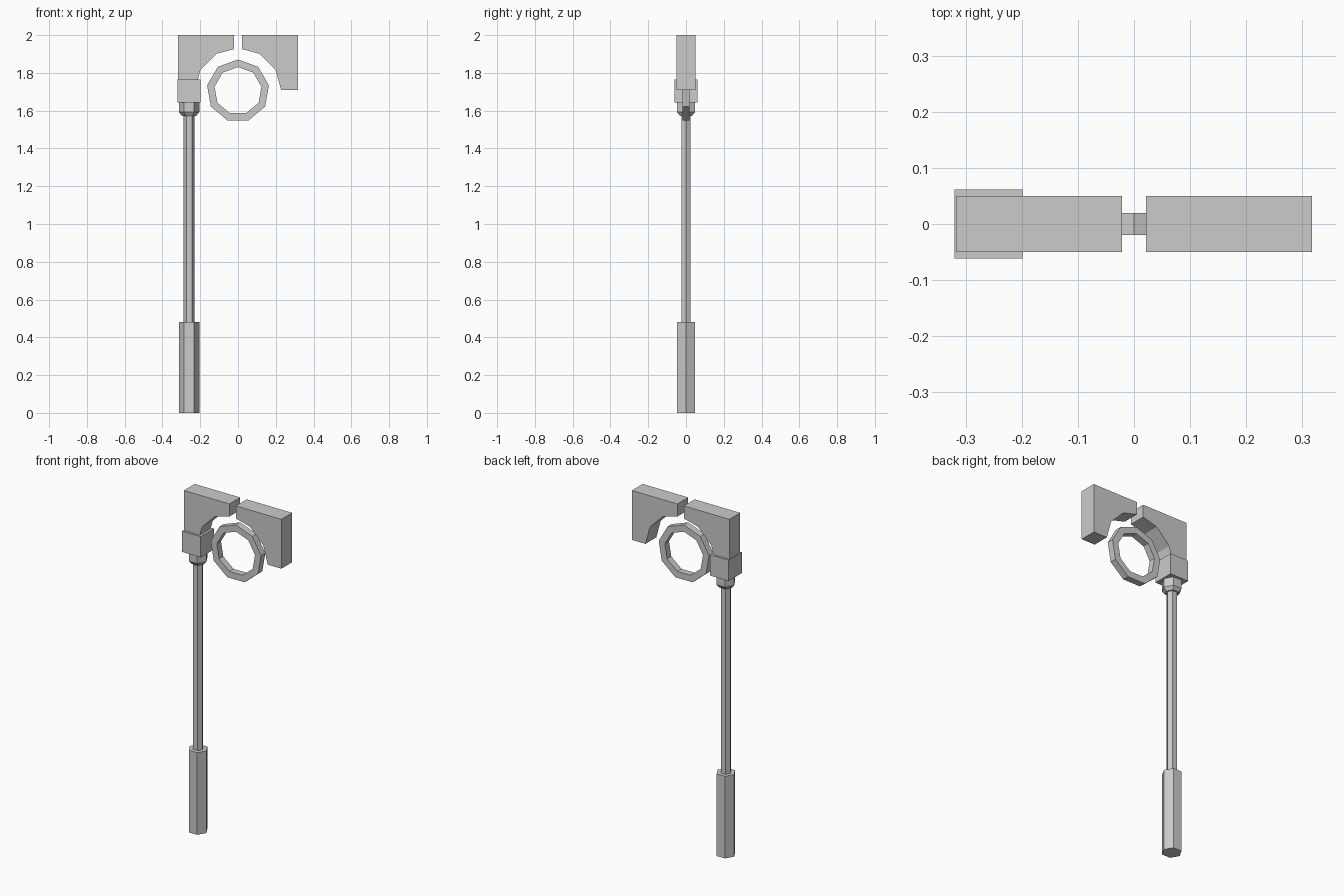
import bpy, bmesh, math

if "Cube" in bpy.data.objects:
    bpy.data.objects.remove(bpy.data.objects["Cube"])


def make(name, verts, faces):
    mesh = bpy.data.meshes.new(name)
    mesh.from_pydata(verts, [], faces)
    bm = bmesh.new()
    bm.from_mesh(mesh)
    bmesh.ops.recalc_face_normals(bm, faces=bm.faces)
    bm.to_mesh(mesh)
    bm.free()
    ob = bpy.data.objects.new(name, mesh)
    bpy.context.collection.objects.link(ob)
    return ob


def extrude_profile(name, pts, half):
    """Extrude an x/z outline along y."""
    n = len(pts)
    verts = [(x, y, z) for y in (-half, half) for x, z in pts]
    faces = [list(range(n)), list(range(n, 2 * n))]
    faces += [(i, (i + 1) % n, n + (i + 1) % n, n + i) for i in range(n)]
    return make(name, verts, faces)


def hex_stack(name, x, sections):
    """Six-sided solid through (z, radius) sections."""
    verts = [(x + r * math.cos(k * math.pi / 3), r * math.sin(k * math.pi / 3), z)
             for z, r in sections for k in range(6)]
    last = 6 * (len(sections) - 1)
    faces = [list(range(6)), list(range(last, last + 6))]
    faces += [(b + k, b + (k + 1) % 6, b + 6 + (k + 1) % 6, b + 6 + k)
              for b in range(0, last, 6) for k in range(6)]
    return make(name, verts, faces)


def flat_ring(name, zc, r_out, r_in, half, sides):
    """Square-section ring lying in the x/z plane, one corner up."""
    section = [(r_out, -half), (r_out, half), (r_in, half), (r_in, -half)]
    verts, faces = [], []
    for i in range(sides):
        a = 2 * math.pi * i / sides
        verts += [(r * math.sin(a), y, zc + r * math.cos(a)) for r, y in section]
        j = (i + 1) % sides
        faces += [(4 * i + k, 4 * i + (k + 1) % 4, 4 * j + (k + 1) % 4, 4 * j + k)
                  for k in range(4)]
    return make(name, verts, faces)


ARM_X = -0.259

# Handle, shaft and tapered nut
hex_stack("handle", ARM_X, [(0, 0.054), (0.482, 0.054)])
hex_stack("shaft", ARM_X, [(0.47, 0.029), (1.60, 0.029)])
hex_stack("nut", ARM_X, [(1.573, 0.038), (1.592, 0.054), (1.65, 0.054)])

# Square collar joining shaft to head
extrude_profile("collar", [(-0.32, 1.643), (-0.199, 1.643),
                           (-0.199, 1.765), (-0.32, 1.765)], 0.0615)

# Two mirrored bracket halves with an arched underside
half_outline = [(0.021, 2.0), (0.317, 2.0), (0.317, 1.71), (0.228, 1.71),
                (0.199, 1.816), (0.114, 1.901), (0.021, 1.926)]
for side, s in (("right", 1), ("left", -1)):
    extrude_profile("bracket_" + side, [(s * x, z) for x, z in half_outline], 0.05)

# Nine-sided ring under the arch
flat_ring("ring", 1.705, 0.166, 0.126, 0.0195, 9)
